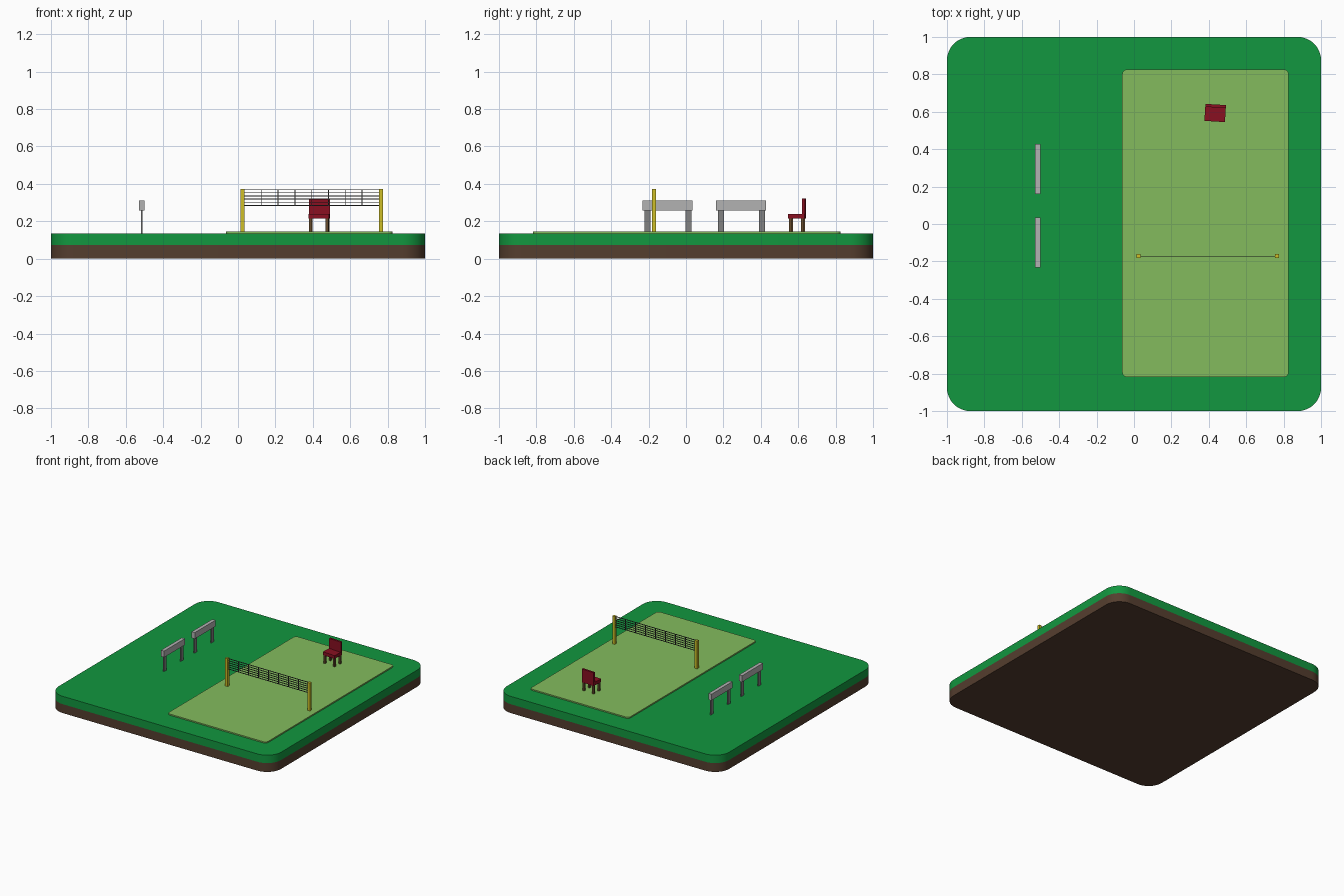
import bpy, bmesh, math
from mathutils import Matrix, Vector

if "Cube" in bpy.data.objects:
    bpy.data.objects.remove(bpy.data.objects["Cube"])


def material(name, r, g, b):
    m = bpy.data.materials.new(name)
    m.diffuse_color = (r, g, b, 1)
    m.use_nodes = True
    m.node_tree.nodes["Principled BSDF"].inputs["Base Color"].default_value = m.diffuse_color
    return m


GRASS = material("grass", 0.006, 0.31, 0.05)
COURT = material("court", 0.23, 0.50, 0.11)
SOIL = material("soil", 0.09, 0.048, 0.028)
YELLOW = material("yellow", 0.62, 0.52, 0.02)
RED = material("red", 0.25, 0.005, 0.015)
WOOD = material("wood", 0.13, 0.07, 0.025)
WIRE = material("wire", 0.06, 0.06, 0.06)
BEAM = material("beam_grey", 0.45, 0.45, 0.45)
LEG = material("leg_grey", 0.22, 0.22, 0.22)


def finish(name, bm, mat):
    me = bpy.data.meshes.new(name)
    bmesh.ops.recalc_face_normals(bm, faces=bm.faces)
    bm.to_mesh(me)
    bm.free()
    me.materials.append(mat)
    ob = bpy.data.objects.new(name, me)
    bpy.context.collection.objects.link(ob)
    return ob


def boxes(name, mat, spans, matrix=Matrix()):
    """One object made of boxes given as (x0, x1, y0, y1, z0, z1)."""
    bm = bmesh.new()
    for x0, x1, y0, y1, z0, z1 in spans:
        place = Matrix.Translation(((x0 + x1) / 2, (y0 + y1) / 2, (z0 + z1) / 2))
        size = Matrix.Diagonal((x1 - x0, y1 - y0, z1 - z0, 1))
        bmesh.ops.create_cube(bm, size=1, matrix=matrix @ place @ size)
    return finish(name, bm, mat)


def slab(name, mat, x0, x1, y0, y1, z0, z1, r, steps=10):
    """Flat slab with rounded corners."""
    bm = bmesh.new()
    corners = [(x1 - r, y1 - r), (x0 + r, y1 - r), (x0 + r, y0 + r), (x1 - r, y0 + r)]
    ring = []
    for i, (cx, cy) in enumerate(corners):
        for k in range(steps + 1):
            a = math.pi / 2 * (i + k / steps)
            ring.append(bm.verts.new((cx + r * math.cos(a), cy + r * math.sin(a), z0)))
    base = bm.faces.new(ring)
    top = bmesh.ops.extrude_face_region(bm, geom=[base], use_keep_orig=True)["geom"]
    bmesh.ops.translate(bm, vec=Vector((0, 0, z1 - z0)),
                        verts=[v for v in top if isinstance(v, bmesh.types.BMVert)])
    ob = finish(name, bm, mat)
    bpy.ops.object.select_all(action="DESELECT")
    bpy.context.view_layer.objects.active = ob
    ob.select_set(True)
    bpy.ops.object.shade_smooth_by_angle(angle=math.radians(30))
    return ob


# Ground layers and court
G, C = 0.136, 0.146
slab("soil_base", SOIL, -1, 1, -1, 1, 0, 0.072, 0.125)
slab("grass_layer", GRASS, -1, 1, -1, 1, 0.072, G, 0.125)
slab("court", COURT, -0.063, 0.826, -0.818, 0.826, G, C, 0.025, 5)

# Net posts
NX0, NX1, NY = 0.024, 0.764, -0.172
for side, x in (("left", NX0), ("right", NX1)):
    boxes(side + "_net_post", YELLOW, [(x - 0.011, x + 0.011, NY - 0.011, NY + 0.011, C, 0.372)])

# Net of thin crossed wires
t = 0.0022
wires = []
for i in range(6):
    z = 0.285 + i * 0.0168
    wires.append((NX0, NX1, NY - t, NY + t, z - t, z + t))
for i in range(1, 8):
    x = NX0 + 0.011 + i * (NX1 - NX0 - 0.022) / 8
    wires.append((x - t, x + t, NY - t, NY + t, 0.285, 0.369))
boxes("net", WIRE, wires)

# Two hurdles
for n, y in ((1, -0.232), (2, 0.161)):
    boxes(f"hurdle_{n}_beam", BEAM, [(-0.529, -0.501, y, y + 0.266, 0.259, 0.31)])
    boxes(f"hurdle_{n}_legs", LEG,
          [(-0.519, -0.511, y + a, y + a + 0.034, G, 0.262) for a in (0.009, 0.228)])

# Chair, turned slightly
turn = Matrix.Translation((0.434, 0.593, 0)) @ Matrix.Rotation(math.radians(-3.5), 4, "Z")
boxes("chair_seat", RED, [(-0.055, 0.055, -0.045, 0.045, 0.214, 0.24)], turn)
boxes("chair_back", RED, [(-0.055, 0.055, 0.03, 0.046, 0.238, 0.322)], turn)
boxes("chair_legs", WOOD,
      [(x - 0.008, x + 0.008, y - 0.008, y + 0.008, C, 0.216)
       for x in (-0.045, 0.045) for y in (-0.032, 0.032)], turn)
